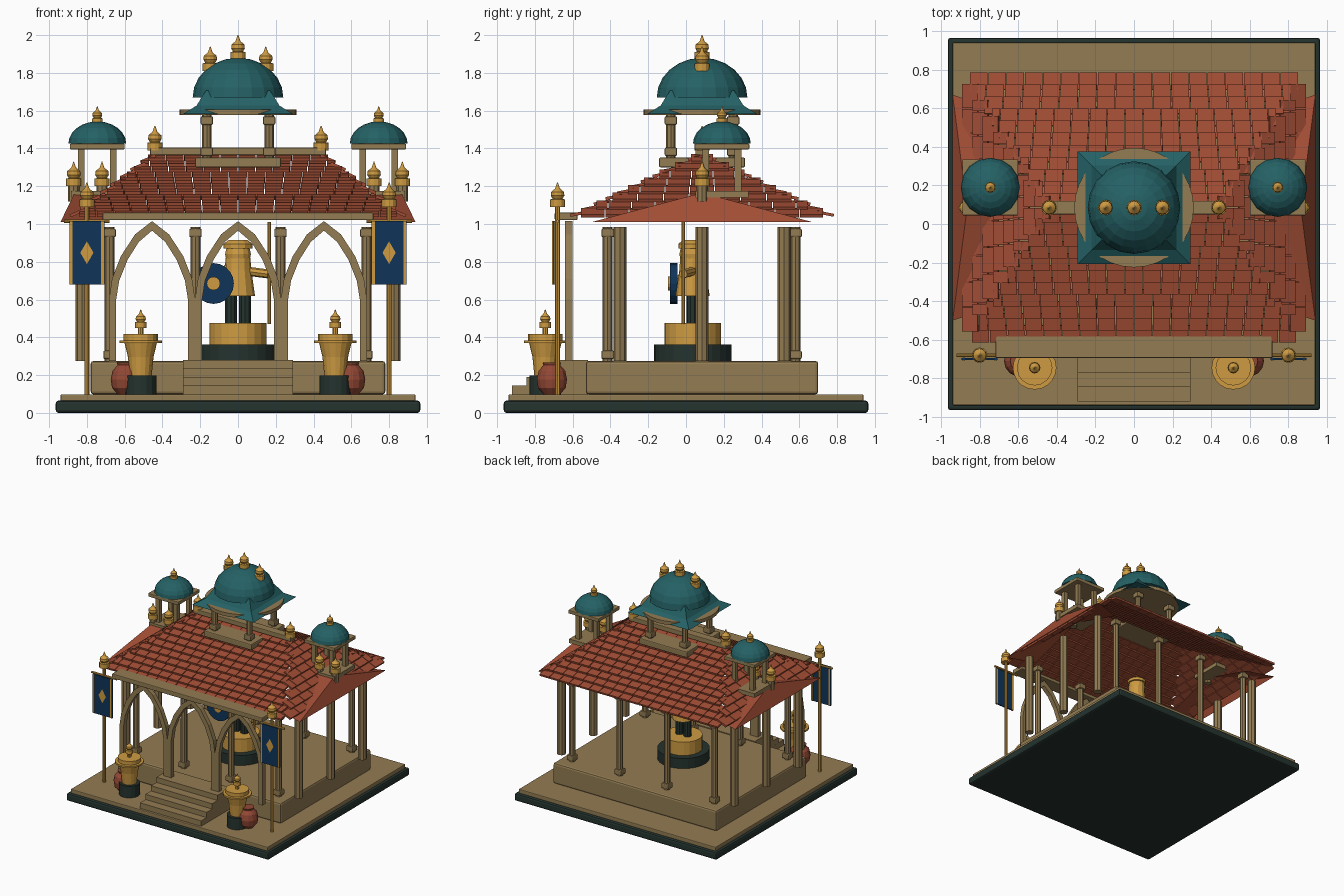
import bpy, bmesh
from math import cos, sin, pi, radians
from mathutils import Vector, Matrix

if "Cube" in bpy.data.objects:
    bpy.data.objects.remove(bpy.data.objects["Cube"])


def material(name, *rgb):
    mat = bpy.data.materials.new(name)
    mat.use_nodes = True
    mat.diffuse_color = (*rgb, 1)
    mat.node_tree.nodes["Principled BSDF"].inputs["Base Color"].default_value = (*rgb, 1)
    return mat


stone = material("sandstone", .29, .2, .085)
gold = material("gold", .62, .33, .055)
teal = material("teal", .018, .12, .13)
tile = material("roof_tile", .36, .075, .035)
clay = material("clay", .29, .065, .035)
blue = material("banner_blue", .005, .035, .1)
dark = material("dark_stone", .018, .033, .028)

MID = .085  # depth of the ridge line


def finish(name, bm, mat, bevel=0):
    bmesh.ops.recalc_face_normals(bm, faces=bm.faces)
    mesh = bpy.data.meshes.new(name)
    bm.to_mesh(mesh)
    bm.free()
    mesh.materials.append(mat)
    obj = bpy.data.objects.new(name, mesh)
    bpy.context.collection.objects.link(obj)
    if bevel:
        mod = obj.modifiers.new("bevel", "BEVEL")
        mod.width = bevel
        mod.segments = 2
    return obj


def box(name, mat, xs, ys, zs, bevel=0):
    bm = bmesh.new()
    mids = [(a + b) / 2 for a, b in (xs, ys, zs)]
    dims = [abs(b - a) for a, b in (xs, ys, zs)]
    bmesh.ops.create_cube(bm, size=1, matrix=Matrix.Translation(mids) @ Matrix.Diagonal((*dims, 1)))
    return finish(name, bm, mat, bevel)


def block(name, mat, x, y, half, z0, z1, bevel=0):
    return box(name, mat, (x - half, x + half), (y - half, y + half), (z0, z1), bevel)


def lathe(name, mat, profile, loc, sides=16, turn=0):
    """Spin (radius, height) pairs about the vertical through loc."""
    bm = bmesh.new()
    rings = [[bm.verts.new((loc[0] + r * cos(turn + 2 * pi * k / sides),
                            loc[1] + r * sin(turn + 2 * pi * k / sides), loc[2] + h))
              for k in range(sides)] for r, h in profile]
    for low, high in zip(rings, rings[1:]):
        for k in range(sides):
            j = (k + 1) % sides
            bm.faces.new((low[k], low[j], high[j], high[k]))
    bm.faces.new(rings[0])
    bm.faces.new(rings[-1])
    return finish(name, bm, mat)


def rod(name, mat, a, b, radius, sides=8, end_radius=None):
    a, b = Vector(a), Vector(b)
    bm = bmesh.new()
    turn = (b - a).to_track_quat("Z", "Y").to_matrix().to_4x4()
    bmesh.ops.create_cone(bm, cap_ends=True, segments=sides, radius1=radius,
                          radius2=radius if end_radius is None else end_radius,
                          depth=(b - a).length, matrix=Matrix.Translation((a + b) / 2) @ turn)
    return finish(name, bm, mat)


def finial(name, x, y, z, size=1.0):
    shape = [(.04, 0), (.04, .04), (.026, .043), (.036, .06), (.034, .08), (.016, .095), (.012, .1), (.002, .13)]
    lathe(name, gold, [(r * size, h * size) for r, h in shape], (x, y, z), 12)


def dome(name, x, y, z, radius, height, sides):
    arc = [(radius * cos(k * pi / 12.2), height * sin(k * pi / 12.2)) for k in range(7)]
    lathe(name, teal, arc, (x, y, z), sides)


def pillar(name, x, y, z0, z1, radius, cap):
    rod(name + "_shaft", stone, (x, y, z0), (x, y, z1), radius, 8)
    for part, z in (("_foot", z0 + .01), ("_capital", z1 - .055)):
        block(name + part, stone, x, y, cap, z, z + .045, .008)


def tile_slope(name, eave, ridge, rows=11, width=.095):
    """Rows of overlapping tilted tiles between an eave line and a ridge line."""
    a, b, c, d = map(Vector, (*eave, *ridge))
    along = (b - a).normalized()
    up = ((c + d) - (a + b)) / 2
    up -= along * up.dot(along)
    step = up.length / rows
    up.normalize()
    normal = along.cross(up)
    frame = Matrix((along, up, normal)).transposed().to_4x4()
    tilt = Matrix.Rotation(radians(-14), 4, "X")
    bm = bmesh.new()
    for row in range(rows):
        t = (row + .5) / rows
        left, right = a.lerp(c, t), b.lerp(d, t)
        span = (right - left).length
        count = max(1, round(span / width))
        w = span / count
        cuts = [0, *[(k + .5 * (row % 2)) * w for k in range(1 - row % 2, count)], span]
        for p, q in zip(cuts, cuts[1:]):
            spot = left + along * (p + q) / 2
            size = Matrix.Diagonal((q - p - .005, step * 1.3, .016, 1))
            bmesh.ops.create_cube(bm, size=1, matrix=Matrix.Translation(spot) @ frame @ tilt @ size)
    finish(name, bm, tile)


# Base, platform and steps
block("ground_slab", dark, 0, 0, .965, 0, .065, .015)
block("ground_top", stone, 0, 0, .94, .06, .098, .006)
box("platform", stone, (-.78, .78), (-.53, .7), (.098, .275), .015)
for k in range(4):
    box("step", stone, (-.292, .292), (-.92 + k * .075, -.52), (.098, .145 + k * .045))

# Pillars
for x in (-.68, -.225, .225, .68):
    pillar("front_pillar", x, -.415, .275, .985, .026, .033)
    pillar("back_pillar", x, .58, .275, .985, .026, .033)
for side in (-1, 1):
    for y in (-.35, MID, .52):
        rod("side_pillar", stone, (side * .825, y, .275), (side * .825, y, .985), .035, 8)

# Pointed arches under the porch beam
half_arch = [(.228, .275), (.228, .6), (.212, .71), (.165, .83), (.09, .945), (0, 1.015)]
inner_arch = [(.19, .275), (.19, .6), (.174, .7), (.13, .81), (.07, .905), (0, .965)]
for mid in (-.455, 0, .455):
    bm = bmesh.new()
    for s in (-1, 1):
        pairs = [[bm.verts.new((mid + s * x, -.64, z)) for x, z in pair]
                 for pair in zip(half_arch, inner_arch)]
        for p, q in zip(pairs, pairs[1:]):
            bm.faces.new((p[0], p[1], q[1], q[0]))
    bmesh.ops.remove_doubles(bm, verts=bm.verts, dist=.0001)
    solid = bmesh.ops.extrude_face_region(bm, geom=bm.faces[:])
    bmesh.ops.translate(bm, vec=(0, .04, 0),
                        verts=[g for g in solid["geom"] if isinstance(g, bmesh.types.BMVert)])
    finish("porch_arch", bm, stone)
box("porch_beam", stone, (-.717, .717), (-.695, -.575), (1.02, 1.06), .006)

# Tiled hip roof
ZE, ZR = 1.04, 1.365
FRONT, BACK = -.6, .77
tile_slope("front_tiles", ((-.86, FRONT, ZE), (.86, FRONT, ZE)), ((-.46, MID, ZR), (.46, MID, ZR)))
tile_slope("back_tiles", ((.87, BACK, ZE), (-.87, BACK, ZE)), ((.46, MID, ZR), (-.46, MID, ZR)))
for s, name in ((1, "left_tiles"), (-1, "right_tiles")):
    ends = [(s * .875, FRONT, ZE), (s * .875, BACK, ZE)][::s]
    top = [(s * .45, MID - .02, ZR), (s * .45, MID + .02, ZR)][::s]
    tile_slope(name, ends, top, 8, .13)

    # Side gable set into the hip
    bm = bmesh.new()
    near = [bm.verts.new((s * .94, y, z)) for y, z in ((-.5, 1.01), (.67, 1.01))]
    near.append(bm.verts.new((s * .865, MID, 1.165)))
    far = [bm.verts.new((s * .7, y, z)) for y, z in ((-.42, 1.01), (.59, 1.01), (MID, 1.165))]
    bm.faces.new(near)
    for k in range(3):
        j = (k + 1) % 3
        if k:
            bm.faces.new((near[k], near[j], far[j], far[k]))
    finish("side_gable", bm, tile)
    for x in (.72, .87):
        rod("finial_seat", stone, (s * x, MID, 1.12), (s * x, MID, 1.21), .03)
        finial("gable_finial", s * x, MID, 1.2)
    finial("ridge_finial", s * .44, MID, 1.39)

    # Small corner turret
    tx, ty = s * .745, .19
    block("turret_base", stone, tx, ty, .14, 1.14, 1.175)
    for dx in (-.085, .085):
        for dy in (-.085, .085):
            block("turret_post", stone, tx + dx, ty + dy, .018, 1.17, 1.405)
    block("turret_slab", stone, tx, ty, .145, 1.395, 1.425, .005)
    dome("turret_dome", tx, ty, 1.425, .153, .118, 16)
    finial("turret_finial", tx, ty, 1.53, .72)
box("ridge_beam", stone, (-.465, .465), (MID - .035, MID + .035), (1.365, 1.405), .005)

# Central lantern
block("lantern_base", stone, 0, MID, .228, 1.3, 1.352, .008)
for dx in (-.165, .165):
    for dy in (-.165, .165):
        pillar("lantern_pillar", dx, MID + dy, 1.35, 1.58, .025, .033)
lathe("lantern_ring", stone, [(.31, 0), (.31, .03)], (0, MID, 1.577), 32)
lathe("lantern_eave", teal, [(.413, 0), (.31, .045), (.24, .125)], (0, MID, 1.582), 4, pi / 4)
dome("lantern_dome", 0, MID, 1.67, .24, .21, 20)
for x, z in ((-.147, 1.81), (0, 1.87), (.147, 1.81)):
    finial("dome_finial", x, MID, z)

# Statue on its pedestal
SY = .035
lathe("pedestal_foot", dark, [(.205, 0), (.205, .087)], (0, SY, .275), 24)
lathe("pedestal_drum", gold, [(.15, 0), (.15, .117)], (0, SY, .36), 20)
for x in (-.038, .038):
    rod("statue_leg", dark, (x, SY, .47), (x, SY, .64), .033, 10)
lathe("statue_body", gold, [(.09, 0), (.07, .14), (.066, .2), (.03, .22)], (0, SY, .62), 12)
bm = bmesh.new()
bmesh.ops.create_uvsphere(bm, u_segments=14, v_segments=8, radius=.07,
                          matrix=Matrix.Translation((0, SY, .84)))
finish("statue_head", bm, gold)
lathe("statue_cap", gold, [(.076, 0), (.076, .025), (.05, .045)], (0, SY, .87), 12)
rod("staff_arm", gold, (.05, SY, .75), (.165, -.015, .735), .024)
rod("shield_arm", gold, (-.05, SY, .77), (-.13, -.05, .69), .024)
rod("staff", gold, (.165, -.015, .47), (.165, -.015, 1.01), .009)
rod("shield", blue, (-.13, -.045, .685), (-.13, -.085, .685), .108, 20)
rod("shield_boss", gold, (-.13, -.08, .685), (-.13, -.095, .685), .036, 12)

for s in (-1, 1):
    # Urn and clay pot beside the steps
    ux, uy = s * .515, -.745
    lathe("urn_foot", dark, [(.083, 0), (.083, .1)], (ux, uy, .098), 16)
    lathe("urn_body", gold, [(.058, 0), (.068, .1), (.085, .17), (.092, .19), (.092, .22)], (ux, uy, .197), 16)
    lathe("urn_ring", gold, [(.113, 0), (.113, .014)], (ux, uy, .37), 20)
    rod("urn_neck", gold, (ux, uy, .41), (ux, uy, .455), .015)
    finial("urn_finial", ux, uy, .45, .75)
    lathe("clay_pot", clay, [(.045, 0), (.075, .035), (.082, .08), (.072, .125), (.045, .155), (.05, .17)],
          (s * .592, -.71, .098), 14)

    # Banner on a pole
    bx, by = s * .8, -.68
    rod("banner_pole", gold, (bx, by, .098), (bx, by, 1.1), .013)
    finial("banner_finial", bx, by, 1.09)
    rod("banner_bar", gold, (bx - .12, by, 1.015), (bx + .12, by, 1.015), .009)
    box("banner_cloth", blue, (bx - .093, bx + .093), (-.705, -.695), (.68, 1.015))
    for edge in (-.083, .083):
        box("banner_trim", gold, (bx + edge - .007, bx + edge + .007), (-.709, -.691), (.68, 1.015))
    bm = bmesh.new()
    tips = ((-.035, 0), (0, -.06), (.035, 0), (0, .06))
    bm.faces.new([bm.verts.new((bx + dx, -.709, .848 + dz)) for dx, dz in tips])
    finish("banner_diamond", bm, gold)
